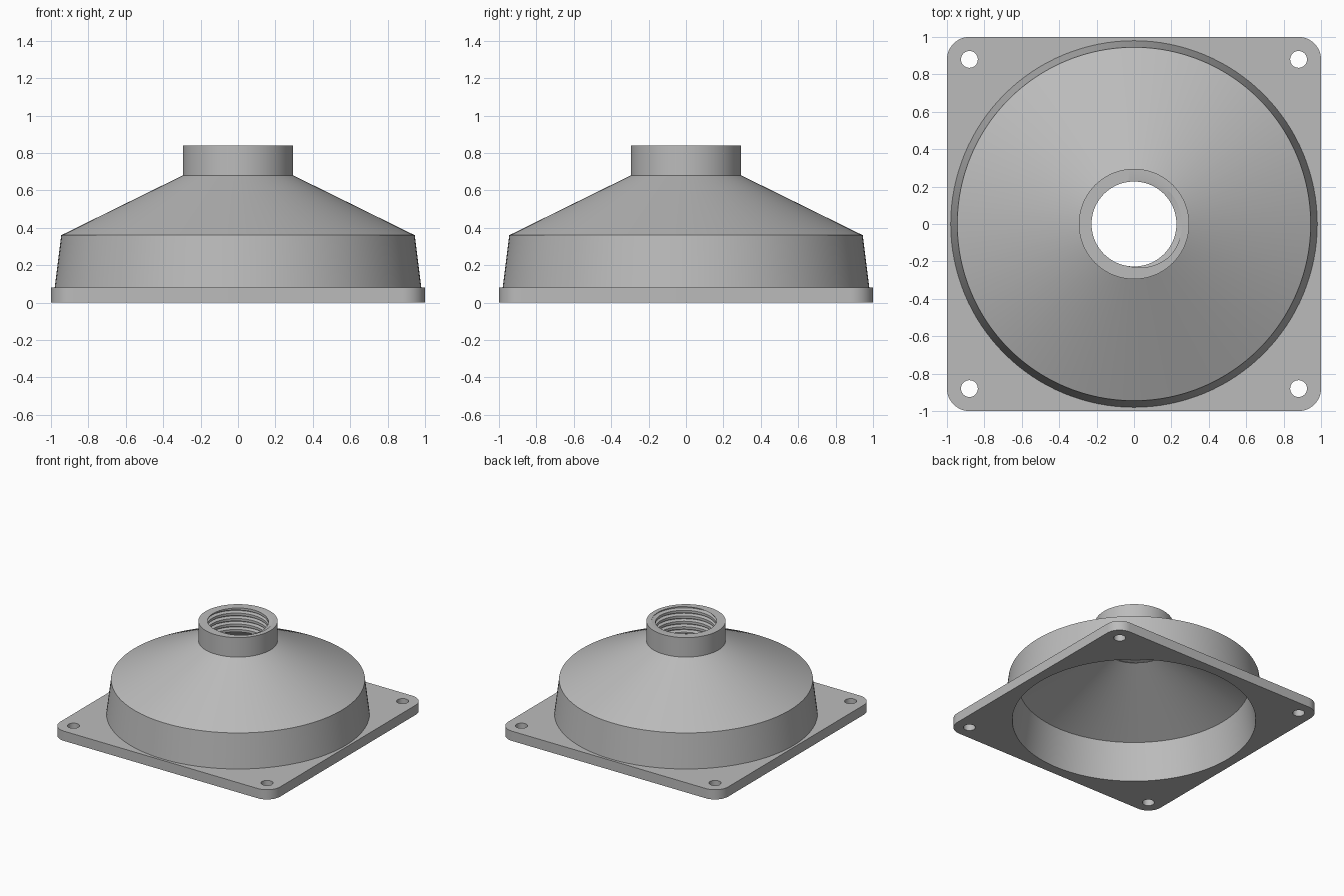
import bpy, bmesh, math
from math import sin, cos, pi

SEG = 128
PLATE_TOP, NECK_BASE, TOP = 0.08, 0.63, 0.84
MOUTH_LOW, MOUTH_HIGH = 0.917, 0.905
CREST, ROOT, PITCH = 0.227, 0.257, 0.045

if "Cube" in bpy.data.objects:
    bpy.data.objects.remove(bpy.data.objects["Cube"])

grey = bpy.data.materials.new("plain grey")
grey.use_nodes = True
colour = (0.5, 0.5, 0.5, 1)
grey.diffuse_color = colour
grey.node_tree.nodes["Principled BSDF"].inputs["Base Color"].default_value = colour


def finish(name, bm):
    """Weld, orient and smooth a mesh, then add it to the scene."""
    bmesh.ops.remove_doubles(bm, verts=bm.verts, dist=1e-5)
    bmesh.ops.recalc_face_normals(bm, faces=bm.faces)
    mesh = bpy.data.meshes.new(name)
    bm.to_mesh(mesh)
    bm.free()
    mesh.materials.append(grey)
    obj = bpy.data.objects.new(name, mesh)
    bpy.context.collection.objects.link(obj)
    bpy.ops.object.select_all(action="DESELECT")
    obj.select_set(True)
    bpy.context.view_layer.objects.active = obj
    bpy.ops.object.shade_smooth_by_angle(angle=math.radians(30))


def circle(radius, count, cx=0, cy=0):
    return [(cx + radius * cos(2 * pi * i / count), cy + radius * sin(2 * pi * i / count))
            for i in range(count)]


def quad(bm, points):
    bm.faces.new([bm.verts.new(p) for p in points])


def polar(r, a, z):
    return (r * cos(a), r * sin(a), z)


# Square flange: rounded outline, tapered mouth and four screw holes
corner, steps = 0.12, 12
outline = []
for k, (sx, sy) in enumerate([(1, 1), (-1, 1), (-1, -1), (1, -1)]):
    for i in range(steps + 1):
        a = (k + i / steps) * pi / 2
        outline.append((sx * (1 - corner) + corner * cos(a),
                        sy * (1 - corner) + corner * sin(a)))
loops = [(outline, outline), (circle(MOUTH_LOW, SEG), circle(MOUTH_HIGH, SEG))]
for sx in (-1, 1):
    for sy in (-1, 1):
        hole = circle(0.045, 32, sx * 0.88, sy * 0.88)
        loops.append((hole, hole))

bm = bmesh.new()
rims = ([], [])
for pair in loops:
    rings = []
    for level, points in enumerate(pair):
        ring = [bm.verts.new((x, y, level * PLATE_TOP)) for x, y in points]
        rims[level].extend(bm.edges.new((ring[i - 1], ring[i])) for i in range(len(ring)))
        rings.append(ring)
    low, high = rings
    for i in range(len(low)):
        bm.faces.new((low[i - 1], low[i], high[i], high[i - 1]))
for edges in rims:
    bmesh.ops.triangle_fill(bm, edges=edges, use_beauty=True)
finish("mounting_flange", bm)


# Funnel body: outer and inner skins turned around z, with a threaded neck
def groove_radius(z, a):
    """Trapezoid groove that climbs one pitch per turn."""
    phase = (z - TOP) / PITCH - a / (2 * pi)
    d = abs(phase - round(phase))
    t = min(max((0.27 - d) / 0.15, 0), 1)
    return CREST + (ROOT - CREST) * t


def thread_point(row, a):
    z = min(max(row + PITCH * a / (2 * pi), NECK_BASE), TOP)
    return polar(groove_radius(z, a), a, z)


outer = [(0.98, PLATE_TOP), (0.945, 0.36), (0.295, 0.68), (0.295, TOP)]
inner = [(MOUTH_HIGH, PLATE_TOP), (0.872, 0.31)]
turns = int((TOP - NECK_BASE) / PITCH) + 3
rows = [TOP + PITCH * (k + p) for k in range(-turns, 2) for p in (-0.27, -0.12, 0.12, 0.27)]

bm = bmesh.new()
for i in range(SEG):
    a, b = 2 * pi * i / SEG, 2 * pi * (i + 1) / SEG
    for skin in (outer, inner):
        for (r0, z0), (r1, z1) in zip(skin, skin[1:]):
            quad(bm, [polar(r0, a, z0), polar(r0, b, z0), polar(r1, b, z1), polar(r1, a, z1)])
    # helical thread, trimmed flat at both ends of the neck
    for low, high in zip(rows, rows[1:]):
        pts = [thread_point(low, a), thread_point(low, b),
               thread_point(high, b), thread_point(high, a)]
        if max(p[2] for p in pts) - min(p[2] for p in pts) > 1e-5:
            quad(bm, pts)
    # neck rim and sloping ceiling meet the thread ends
    for (r, z), end in ((outer[-1], TOP), (inner[-1], NECK_BASE)):
        quad(bm, [polar(r, a, z), polar(r, b, z),
                  polar(groove_radius(end, b), b, end), polar(groove_radius(end, a), a, end)])
finish("threaded_funnel", bm)
